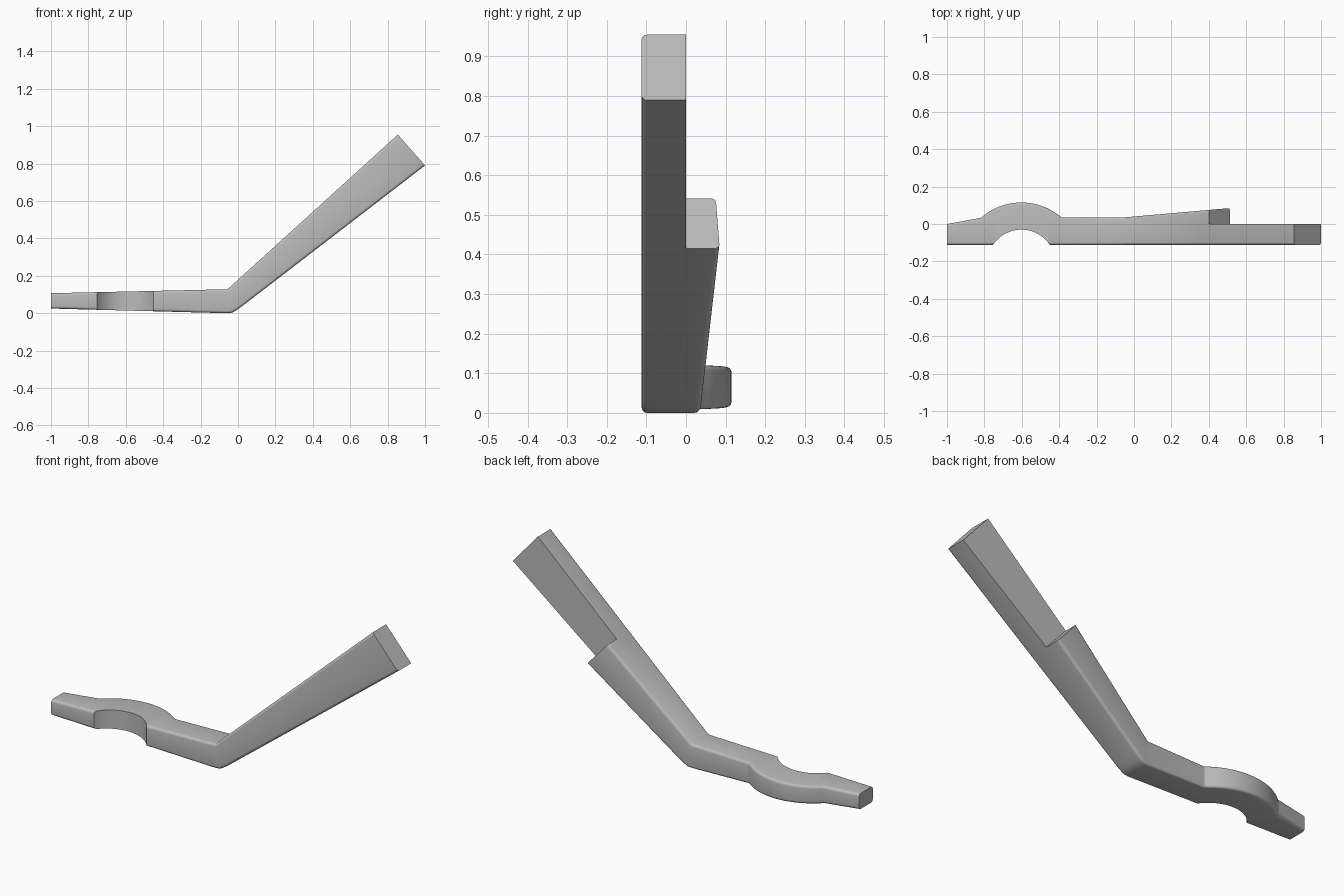
import bpy, bmesh, math
from mathutils import Vector

default = bpy.data.objects.get("Cube")
if default:
    bpy.data.objects.remove(default, do_unlink=True)

FRONT = -0.112                    # flat front face
ROUND = 0.014                     # radius of the long edges
CX, CY = -0.602, -0.211           # shared centre of the hollow and the bulge
R_HOLLOW, R_BULGE = 0.181, 0.326

grey = bpy.data.materials.new("grey metal")
grey.use_nodes = True
colour = (0.5, 0.5, 0.5, 1)
grey.diffuse_color = colour
grey.node_tree.nodes["Principled BSDF"].inputs["Base Color"].default_value = colour


def lerp(a, b, t):
    return a + (b - a) * t


def back(x):
    """Depth of the back face: tapered tip, round bulge, straight neck, flared arm."""
    if x < -0.818:
        return lerp(0.0, 0.033, (x + 1) / 0.182)
    if x < -0.385:
        return CY + math.sqrt(R_BULGE ** 2 - (x - CX) ** 2)
    return 0.035 + max(0, x + 0.056) * 0.088


def section(top, bottom, stepped=False):
    """Rectangle with rounded long edges, spanning from a bottom to a top (x, z) point."""
    lo, hi = Vector((bottom[0], 0, bottom[1])), Vector((top[0], 0, top[1]))
    height = (hi - lo).length
    ring = []
    corners = [(0, 0, 180), (1, 0, 270), (1, 1, 0), (0, 1, 90)]   # is_back, is_top, angle
    for is_back, is_top, start in corners:
        r = 0 if stepped and is_back else ROUND
        for i in range(5):
            a = math.radians(start + i * 22.5)
            h = (height - r if is_top else r) + r * math.sin(a)
            p = lo.lerp(hi, h / height)
            edge = (0 if stepped else back(p.x)) - r if is_back else FRONT + r
            p.y = edge + r * math.cos(a)
            ring.append(p)
    return ring


# Stations along the handle: flat grip, bend, arm, then the stepped arm end
grip_x = [-1, -0.818]
grip_x += [lerp(-0.818, -0.385, i / 28) for i in range(1, 29)]
rings = []
for x in grip_x:
    t = (x + 1) / 0.944
    rings.append(section((x, lerp(0.107, 0.128, t)), (x, lerp(0.025, 0, t))))
bend = (-0.056, 0.128)
for bottom in [(-0.056, 0), (-0.03, 0.003), (-0.005, 0.018), (0.02, 0.036)]:
    rings.append(section(bend, bottom))
step = (0.4, 0.542), (0.513, 0.415)
rings += [section(*step), section(*step, stepped=True),
          section((0.855, 0.955), (1.0, 0.79), stepped=True)]

bm = bmesh.new()
loops = [[bm.verts.new(p) for p in ring] for ring in rings]
for a, b in zip(loops, loops[1:]):
    for i in range(len(a)):
        j = (i + 1) % len(a)
        bm.faces.new((a[i], a[j], b[j], b[i]))
bm.faces.new(loops[0])
bm.faces.new(loops[-1])
bmesh.ops.remove_doubles(bm, verts=bm.verts, dist=0.0001)
bmesh.ops.dissolve_degenerate(bm, edges=bm.edges, dist=0.0001)
bmesh.ops.recalc_face_normals(bm, faces=bm.faces)
mesh = bpy.data.meshes.new("lever_handle")
bm.to_mesh(mesh)
bm.free()
mesh.materials.append(grey)
handle = bpy.data.objects.new("lever_handle", mesh)
bpy.context.collection.objects.link(handle)

# Round hollow in the front of the grip
bpy.ops.mesh.primitive_cylinder_add(vertices=96, radius=R_HOLLOW, depth=1,
                                    location=(CX, CY, 0))
cutter = bpy.context.object
cutter.name = "hollow_cutter"
cutter.hide_render = True
cutter.data.materials.append(grey)
cut = handle.modifiers.new("hollow", "BOOLEAN")
cut.operation = "DIFFERENCE"
cut.solver = "EXACT"
cut.object = cutter

bpy.ops.object.select_all(action="DESELECT")
handle.select_set(True)
bpy.context.view_layer.objects.active = handle
bpy.ops.object.modifier_apply(modifier=cut.name)
bpy.data.objects.remove(cutter, do_unlink=True)
bpy.ops.object.shade_smooth_by_angle(angle=math.radians(28))
